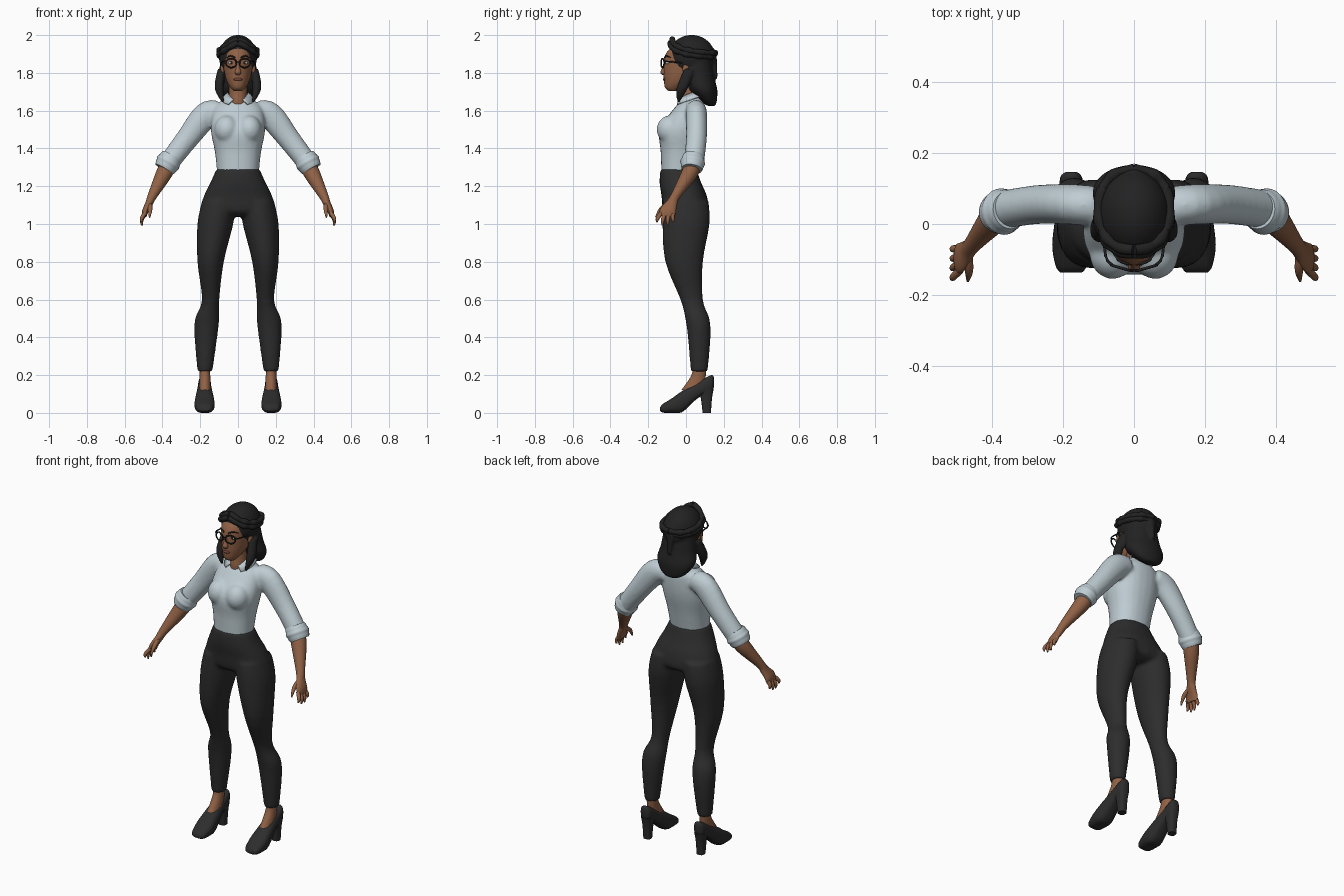
import bpy, bmesh, math
from math import sin, cos, pi, tau, radians
from mathutils import Vector, Matrix

if "Cube" in bpy.data.objects:
    bpy.data.objects.remove(bpy.data.objects["Cube"], do_unlink=True)


def material(name, *colour):
    mat = bpy.data.materials.new(name)
    mat.use_nodes = True
    mat.diffuse_color = (*colour, 1)
    shader = mat.node_tree.nodes["Principled BSDF"]
    shader.inputs["Base Color"].default_value = mat.diffuse_color
    shader.inputs["Roughness"].default_value = .8
    return mat


SHIRT = material("pale grey shirt", .52, .61, .65)
SKIN = material("brown skin", .28, .12, .06)
LIPS = material("dark lips", .2, .07, .05)
CLOTH = material("charcoal cloth and leather", .026, .026, .026)
BLACK = material("black hair and frames", .016, .016, .017)
WHITE = material("eye white", .6, .6, .6)


def at(x=0, y=0, z=0, wide=0, deep=0):
    """One cross-section: its centre and half sizes (round when deep is left out)."""
    return [x, y, z, wide, deep or wide]


def smooth_rows(rows, steps):
    """Interpolate the cross-sections with a Catmull-Rom spline."""
    padded = [rows[0], *rows, rows[-1]]
    result = []
    for before, start, end, after in zip(padded, padded[1:], padded[2:], padded[3:]):
        for step in range(steps):
            t = step / steps
            result.append([b + t * (c - a) / 2 + t * t * (a - 2.5 * b + 2 * c - d / 2)
                           + t ** 3 * (d - a + 3 * (b - c)) / 2
                           for a, b, c, d in zip(before, start, end, after)])
    return result + [rows[-1]]


def loft(bm, *rows, plane="level", sides=24, steps=4, square=1):
    """Skin through sections that are level, upright or perpendicular to their path."""
    rows = smooth_rows(rows, steps)
    centres = [Vector(row[:3]) for row in rows]
    across, along, up = Vector((1, 0, 0)), Vector((0, 1, 0)), Vector((0, 0, 1))
    rings = []
    for i, (*_, wide, deep) in enumerate(rows):
        u, v = across, up if plane == "upright" else along
        if plane == "path":
            ahead = centres[min(i + 1, len(rows) - 1)] - centres[max(i - 1, 0)]
            ahead.normalize()
            v = up if abs(ahead.y) > .9 else along
            v = (v - ahead * v.dot(ahead)).normalized()
            u = v.cross(ahead)
        ring = []
        for k in range(sides):
            c, s = cos(tau * k / sides), sin(tau * k / sides)
            c, s = (math.copysign(abs(value) ** square, value) for value in (c, s))
            ring.append(bm.verts.new(centres[i] + u * wide * c + v * deep * s))
        rings.append(ring)
    for low, high in zip(rings, rings[1:]):
        for k in range(sides):
            bm.faces.new((low[k - 1], low[k], high[k], high[k - 1]))
    bm.faces.new(rings[0])
    bm.faces.new(rings[-1])


def ball(bm, centre, radii):
    place = Matrix.Translation(centre) @ Matrix.Diagonal((*radii, 1))
    bmesh.ops.create_uvsphere(bm, u_segments=32, v_segments=20, radius=1, matrix=place)


def finish(name, bm, mat, mirror=True, voxel=0, relax=6, thick=0, shift=0):
    """Make the object, then optionally mirror, thicken or fuse it into one skin."""
    bmesh.ops.translate(bm, verts=bm.verts, vec=(shift, 0, 0))
    bmesh.ops.recalc_face_normals(bm, faces=bm.faces)
    mesh = bpy.data.meshes.new(name)
    bm.to_mesh(mesh)
    bm.free()
    mesh.materials.append(mat)
    obj = bpy.data.objects.new(name, mesh)
    bpy.context.collection.objects.link(obj)
    bpy.ops.object.select_all(action="DESELECT")
    obj.select_set(True)
    bpy.context.view_layer.objects.active = obj
    bpy.ops.object.shade_smooth_by_angle(angle=radians(50))
    if thick:
        obj.modifiers.new("Thickness", "SOLIDIFY").thickness = thick
    if mirror:
        obj.modifiers.new("Mirror", "MIRROR").use_mirror_merge = False
    if voxel:
        fuse = obj.modifiers.new("Fuse", "REMESH")
        fuse.mode, fuse.voxel_size, fuse.use_smooth_shade = "VOXEL", voxel, True
        soft = obj.modifiers.new("Soften", "SMOOTH")
        soft.factor, soft.iterations = .5, relax


# Trousers: pelvis and legs fused together
bm = bmesh.new()
loft(bm, at(y=-.04, z=1.29, wide=.115, deep=.096), at(y=-.03, z=1.22, wide=.146, deep=.11),
     at(y=-.01, z=1.15, wide=.18, deep=.12), at(z=1.07, wide=.2, deep=.12),
     at(z=1.04, wide=.15, deep=.08), square=.9)
loft(bm, at(x=.1, z=1.12, wide=.09, deep=.12), at(x=.12, z=1, wide=.095, deep=.125),
     at(x=.145, y=-.01, z=.8, wide=.07, deep=.1), at(x=.145, y=.03, z=.6, wide=.046, deep=.06),
     at(x=.163, y=.06, z=.5, wide=.064), at(x=.17, y=.07, z=.4, wide=.06),
     at(x=.175, y=.07, z=.22, wide=.04, deep=.045))
finish("trousers", bm, CLOTH, voxel=.01)

# Shirt: torso, bust and sleeves fused together
bm = bmesh.new()
loft(bm, at(y=-.04, z=1.26, wide=.11, deep=.09), at(y=-.03, z=1.38, wide=.122, deep=.104),
     at(y=-.02, z=1.5, wide=.144, deep=.12), at(y=.02, z=1.61, wide=.13, deep=.085),
     at(y=.03, z=1.65, wide=.09, deep=.06), at(y=.03, z=1.68, wide=.06, deep=.045), square=.9)
ball(bm, (.06, -.085, 1.5), (.065, .07, .075))
loft(bm, at(x=.1, y=.05, z=1.6, wide=.055), at(x=.17, y=.055, z=1.575, wide=.07, deep=.057),
     at(x=.27, y=.055, z=1.45, wide=.06, deep=.055), at(x=.37, y=.04, z=1.32, wide=.054),
     plane="path")
finish("shirt", bm, SHIRT, voxel=.009)

# Rolled cuffs with a rippled fold
bm = bmesh.new()
turns = [k / 6 for k in range(7)]
loft(bm, *(at(x=.35 + .04 * t, y=.04 - .01 * t, z=1.36 - .07 * t,
              wide=.063 - .012 * abs(t + t - 1) ** 4 + .003 * cos(tau * t * 2)) for t in turns),
     plane="path", steps=2)
finish("rolled_cuffs", bm, SHIRT)

# Collar: a folded band open at the throat
bm = bmesh.new()
edges = []
for k in range(33):
    swing = pi * (k / 16 - 1)
    upper, lower = pi + swing * .95, pi + swing * .81
    top = (.054 * sin(upper), .03 - .058 * cos(upper), 1.695 - .02 * cos(upper))
    low = (.09 * sin(lower), .025 - .09 * cos(lower), 1.66 - .03 * cos(lower))
    edges.append((bm.verts.new(top), bm.verts.new(low)))
for (a, b), (c, d) in zip(edges, edges[1:]):
    bm.faces.new((a, b, d, c))
finish("collar", bm, SHIRT, mirror=False, thick=.006)

# Forearms, palms, fingers and thumbs
bm = bmesh.new()
loft(bm, at(x=.36, y=.04, z=1.33, wide=.04), at(x=.39, y=.02, z=1.27, wide=.043),
     at(x=.453, y=-.055, z=1.15, wide=.025), at(x=.47, y=-.075, z=1.11, wide=.02, deep=.03),
     at(x=.49, y=-.095, z=1.07, wide=.017, deep=.043),
     at(x=.497, y=-.1, z=1.04, wide=.012, deep=.04), plane="path")
for spread in (-1, -.33, .33, 1):
    arch = .01 * spread * spread
    loft(bm, at(x=.49, y=.03 * spread - .1, z=1.06, wide=.011),
         at(x=.51, y=.04 * spread - .11, z=1.02 + arch, wide=.01),
         at(x=.508, y=.044 * spread - .11, z=.99 + arch * 2, wide=.004), plane="path", sides=12)
loft(bm, at(x=.47, y=-.08, z=1.11, wide=.015), at(x=.465, y=-.13, z=1.08, wide=.012),
     at(x=.468, y=-.16, z=1.035, wide=.004), plane="path", sides=12)
finish("arms_and_hands", bm, SKIN)

# Ankles and insteps
bm = bmesh.new()
loft(bm, at(y=.07, z=.26, wide=.028, deep=.036), at(y=.067, z=.2, wide=.028, deep=.038),
     at(y=.035, z=.12, wide=.032, deep=.06))
finish("ankles", bm, SKIN, shift=.175)

# Shoes with block heels
bm = bmesh.new()
loft(bm, at(y=-.137, z=.02, wide=.03, deep=.01), at(y=-.12, z=.025, wide=.043, deep=.024),
     at(y=-.07, z=.04, wide=.053, deep=.04), at(y=-.02, z=.06, wide=.05, deep=.056),
     at(y=.06, z=.118, wide=.038, deep=.042), at(y=.13, z=.156, wide=.031, deep=.043),
     at(y=.147, z=.162, wide=.014, deep=.028), plane="upright", square=.75)
loft(bm, at(y=.105, z=.13, wide=.033, deep=.042), at(y=.108, z=.08, wide=.026, deep=.03),
     at(y=.11, wide=.022), square=.7)
for vert in bm.verts:
    vert.co.z = max(vert.co.z, 0)
finish("heeled_shoes", bm, CLOTH, shift=.177)

# Neck, head, nose and ears
bm = bmesh.new()
loft(bm, at(y=.02, z=1.6, wide=.055, deep=.06), at(y=.018, z=1.65, wide=.05, deep=.063),
     at(y=.01, z=1.7, wide=.047), at(y=.01, z=1.78, wide=.047))
loft(bm, at(y=-.068, z=1.705, wide=.024), at(y=-.06, z=1.72, wide=.038, deep=.05),
     at(y=-.036, z=1.75, wide=.057, deep=.08), at(y=-.01, z=1.8, wide=.072, deep=.108),
     at(y=.008, z=1.89, wide=.079, deep=.12), at(y=.02, z=1.94, wide=.066, deep=.09),
     at(y=.03, z=1.97, wide=.03, deep=.04), sides=32)
loft(bm, at(y=-.108, z=1.865, wide=.008), at(y=-.115, z=1.83, wide=.01),
     at(y=-.119, z=1.803, wide=.017), at(y=-.114, z=1.788, wide=.01), sides=16)
for side in (-1, 1):
    ball(bm, (side * .082, 0, 1.82), (.011, .018, .03))
finish("head", bm, SKIN, mirror=False)

bm = bmesh.new()
ball(bm, (0, -.113, 1.766), (.024, .01, .008))
finish("lips", bm, LIPS, mirror=False)

# Eyes, irises and brows
for name, mat, front, size in (("eyes", WHITE, -.097, (.016, .011, .008)),
                               ("irises", BLACK, -.103, (.007, .007, .007))):
    bm = bmesh.new()
    ball(bm, (0, front, 1.853), size)
    finish(name, bm, mat, shift=.035)
bm = bmesh.new()
loft(bm, at(x=.014, y=-.113, z=1.88, wide=.004), at(x=.04, y=-.104, z=1.89, wide=.004),
     at(x=.06, y=-.08, z=1.88, wide=.002), plane="path", sides=8)
finish("brows", bm, BLACK)

# Glasses: round rims, bridge and temples
bm = bmesh.new()
loft(bm, *(at(x=.036 + .028 * cos(tau * t), y=.008 * cos(tau * t) - .124,
              z=1.852 + .024 * sin(tau * t), wide=.004) for t in (k / 20 for k in range(21))),
     plane="path", sides=8, steps=2)
loft(bm, at(x=-.01, y=-.13, z=1.858, wide=.003), at(x=.01, y=-.13, z=1.858, wide=.003),
     plane="path", sides=8)
loft(bm, at(x=.06, y=-.116, z=1.86, wide=.004), at(x=.08, y=-.09, z=1.86, wide=.004),
     at(x=.087, y=.01, z=1.85, wide=.003), plane="path", sides=8)
finish("glasses", bm, BLACK)

# Hair: crown, long back, front locks and gathered tail
bm = bmesh.new()
ball(bm, (0, .03, 1.885), (.101, .124, .116))
loft(bm, at(y=.05, z=1.9, wide=.09, deep=.08), at(y=.07, z=1.78, wide=.104, deep=.08),
     at(y=.09, z=1.71, wide=.117, deep=.076), at(y=.12, z=1.65, wide=.08, deep=.043),
     at(y=.135, z=1.625, wide=.035, deep=.02))
loft(bm, at(x=.088, y=.02, z=1.82, wide=.02, deep=.03), at(x=.1, y=-.02, z=1.72, wide=.024, deep=.03),
     at(x=.08, y=-.04, z=1.645, wide=.007))
loft(bm, at(y=.125, z=1.93, wide=.02), at(y=.143, z=1.9, wide=.028, deep=.018),
     at(y=.158, z=1.77, wide=.01))
finish("hair", bm, BLACK, voxel=.007, relax=3)

# Swept strands: two twists from the parting round to the back
bm = bmesh.new()
for lift in (0, .02):
    strand = []
    for k in range(13):
        t = k / 12
        bulge = .015 + .003 * sin(9 * k)
        strand.append(at(x=.1 * sin(pi * t) ** .8, y=.03 - .113 * cos(pi * t) + lift / 2,
                         z=1.885 + .075 * (1 - t) ** 3 + lift, wide=bulge))
    loft(bm, *strand, plane="path", sides=14)
finish("swept_strands", bm, BLACK)
